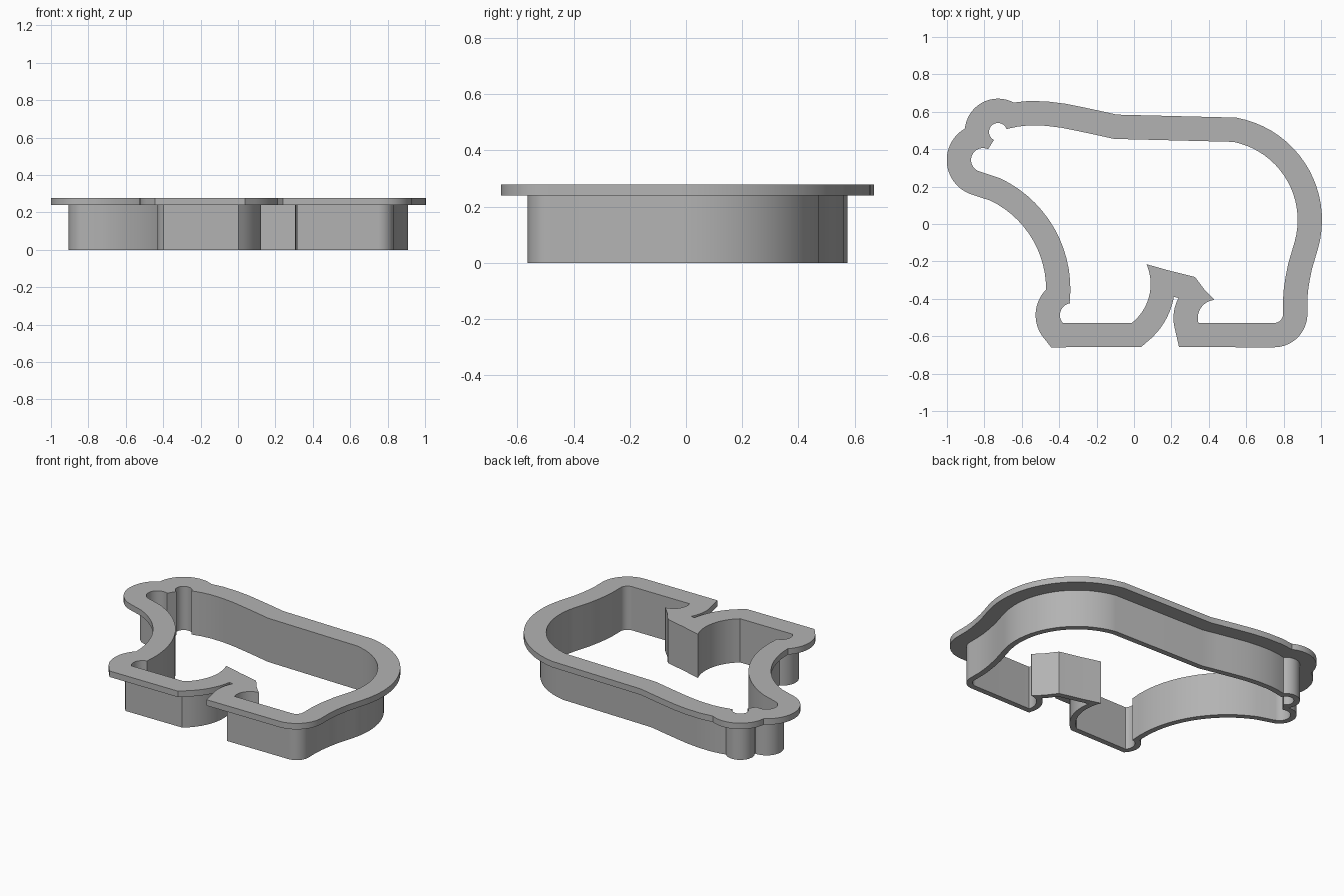
import bpy
from math import cos, sin, radians
from mathutils import Vector
from mathutils.geometry import intersect_line_line_2d, intersect_line_line

if "Cube" in bpy.data.objects:
    bpy.data.objects.remove(bpy.data.objects["Cube"])

WALL_THICKNESS = 0.035
RIM_WIDTH = 0.13
WALL_HEIGHT = 0.24
TOTAL_HEIGHT = 0.278

plastic = bpy.data.materials.new("grey_plastic")
plastic.use_nodes = True
plastic.diffuse_color = (0.45, 0.45, 0.45, 1)
plastic.node_tree.nodes["Principled BSDF"].inputs["Base Color"].default_value = plastic.diffuse_color


def arc(x, y, radius, start, end):
    """Points on an arc, angles in degrees, direction given by their order."""
    steps = max(8, int(abs(end - start) / 5))
    angles = [radians(start + (end - start) * i / steps) for i in range(steps + 1)]
    return [Vector((x + radius * cos(a), y + radius * sin(a))) for a in angles]


def path(*points):
    return [Vector(p) for p in points]


def crossing(a, b, c, d):
    """Point where segments ab and cd cross, or None."""
    r, s, gap = b - a, d - c, c - a
    den = r.cross(s)
    if abs(den) < 1e-9:
        return None
    t, u = gap.cross(s) / den, gap.cross(r) / den
    return a + r * t if 0 <= t <= 1 and 0 <= u <= 1 else None


def offset(loop, distance):
    """Move a counter-clockwise outline outward, then cut off the loops at inner corners."""
    count = len(loop)
    raw = []
    for i, p in enumerate(loop):
        d1 = (p - loop[i - 1]).normalized()
        d2 = (loop[(i + 1) % count] - p).normalized()
        n1, n2 = Vector((d1.y, -d1.x)), Vector((d2.y, -d2.x))
        if d1.cross(d2) >= -0.001:
            raw.append(p + (n1 + n2) * distance / (1 + n1.dot(n2)))
        else:
            raw += [p + n1 * distance, p + n2 * distance]
    result = [raw[0]]
    i, total = 0, len(raw)
    while i < total - 1:
        a, b = result[-1], raw[i + 1]
        # The farthest crossing ahead closes the unwanted loop
        for j in range(min(total - 2, i + total // 2), i + 1, -1):
            hit = crossing(a, b, raw[j], raw[j + 1])
            if hit:
                result.append(hit)
                i = j
                break
        else:
            result.append(b)
            i += 1
    return result


def ring(name, inner, outer, bottom, top):
    """Upright band between two outlines."""
    curve = bpy.data.curves.new(name, "CURVE")
    curve.dimensions = "2D"
    curve.fill_mode = "BOTH"
    curve.extrude = (top - bottom) / 2
    for loop in (outer, inner):
        spline = curve.splines.new("POLY")
        spline.points.add(len(loop) - 1)
        for point, co in zip(spline.points, loop):
            point.co = (co.x, co.y, 0, 1)
        spline.use_cyclic_u = True
    curve.materials.append(plastic)
    obj = bpy.data.objects.new(name, curve)
    obj.location.z = (top + bottom) / 2
    bpy.context.collection.objects.link(obj)
    bpy.ops.object.select_all(action="DESELECT")
    obj.select_set(True)
    bpy.context.view_layer.objects.active = obj
    bpy.ops.object.convert(target="MESH")
    bpy.ops.object.shade_smooth_by_angle(angle=radians(25))


# Inner outline of the bear, counter-clockwise from the heel
heel = arc(0.749, -0.481, 0.048, -90, 0)
thigh = path((0.797, -0.4), (0.801, -0.345), (0.81, -0.285), (0.825, -0.21))
rump = arc(0.449, 0.021, 0.426, -16, 79)
back = path((-0.107, 0.455), (-0.21, 0.478), (-0.3, 0.497), (-0.39, 0.515),
            (-0.47, 0.525), (-0.556, 0.528), (-0.62, 0.521))
ear = arc(-0.727, 0.492, 0.048, 19, 243)
snout = arc(-0.807, 0.342, 0.064, 65, 250)
throat = arc(-0.995, -0.348, 0.655, 65, -6)
front_paw = arc(-0.332, -0.487, 0.064, 100, 221)
front_leg = arc(-0.176, -0.321, 0.265, -51.5, 23.6)
belly = path((0.195, -0.251), (0.326, -0.283), (0.376, -0.35), (0.43, -0.406))
rear_paw = arc(0.438, -0.503, 0.097, 93, 195.5)
outline = (heel + thigh + rump + back + ear + snout + throat
           + front_paw + front_leg + belly + rear_paw)

# Cutting wall and the wide gripping rim on top of it
ring("cutting_wall", outline, offset(outline, WALL_THICKNESS), 0, WALL_HEIGHT)
ring("grip_rim", outline, offset(outline, RIM_WIDTH), WALL_HEIGHT, TOTAL_HEIGHT)
